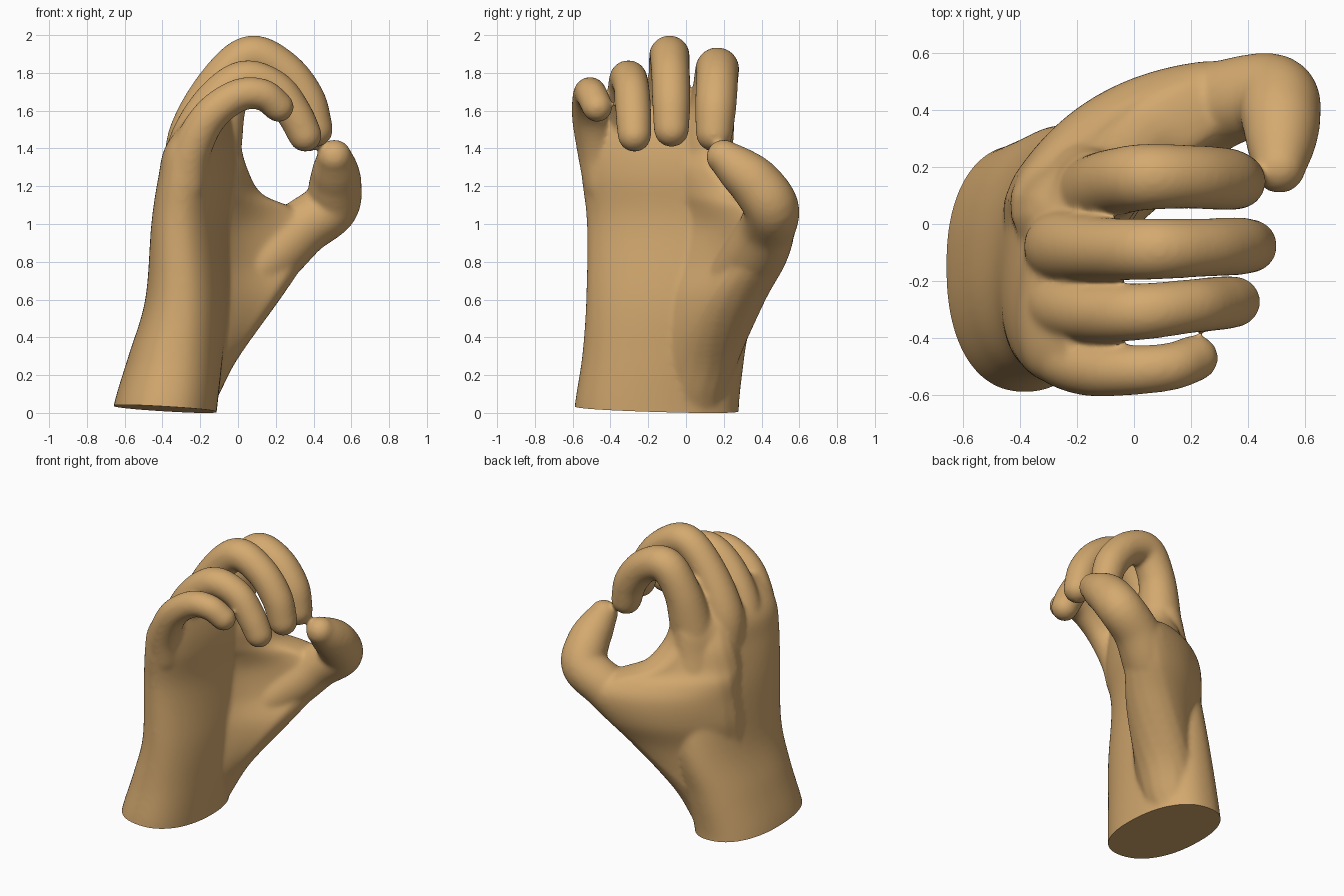
import bpy, bmesh, math
from mathutils import Vector, Matrix

if "Cube" in bpy.data.objects:
    bpy.data.objects.remove(bpy.data.objects["Cube"])

bm = bmesh.new()


def skin(rings):
    """Bridge a list of closed rings of points and cap both ends."""
    vs = [[bm.verts.new(p) for p in r] for r in rings]
    n = len(vs[0])
    for a, b in zip(vs, vs[1:]):
        for i in range(n):
            j = (i + 1) % n
            bm.faces.new((a[i], a[j], b[j], b[i]))
    bm.faces.new(list(reversed(vs[0])))
    bm.faces.new(vs[-1])


def spline(pts, steps=6):
    """Catmull-Rom through tuples of any length."""
    P = [Vector(p) for p in pts]
    P = [2 * P[0] - P[1]] + P + [2 * P[-1] - P[-2]]
    out = []
    for k in range(1, len(P) - 2):
        a, b, c, d = P[k - 1:k + 3]
        for s in range(steps):
            t = s / steps
            out.append(0.5 * (2 * b + (c - a) * t + (2 * a - 5 * b + 4 * c - d) * t * t
                              + (3 * b - a - 3 * c + d) * t ** 3))
    return out + [P[-2]]


def tube(pts, n=32):
    """Round-ended limb along (x, y, z, radius) points."""
    C = [(Vector(s[:3]), s[3]) for s in spline(pts)]
    t0, t1 = (C[1][0] - C[0][0]).normalized(), (C[-1][0] - C[-2][0]).normalized()
    angles = [math.radians(a) for a in (20, 40, 60, 80)]
    head = [(C[0][0] - t0 * C[0][1] * math.sin(a), C[0][1] * math.cos(a)) for a in reversed(angles)]
    tail = [(C[-1][0] + t1 * C[-1][1] * math.sin(a), C[-1][1] * math.cos(a)) for a in angles]
    C = head + C + tail
    rings, u, prev = [], None, None
    for i, (c, r) in enumerate(C):
        t = (C[min(i + 1, len(C) - 1)][0] - C[max(i - 1, 0)][0]).normalized()
        u = t.orthogonal().normalized() if u is None else prev.rotation_difference(t) @ u
        prev, w = t, t.cross(u)
        rings.append([c + r * (u * math.cos(k * math.tau / n) + w * math.sin(k * math.tau / n))
                      for k in range(n)])
    skin(rings)


def oval_section(s, n=48):
    """Slightly squared oval, turned about z."""
    z, cx, cy, rx, ry, rot = s
    ring = []
    for k in range(n):
        c, s = math.cos(k * math.tau / n), math.sin(k * math.tau / n)
        p = Vector((rx * math.copysign(abs(c) ** 0.88, c), ry * math.copysign(abs(s) ** 0.88, s), 0))
        ring.append(Matrix.Rotation(math.radians(rot), 3, 'Z') @ p + Vector((cx, cy, z)))
    return ring


def bent_section(s, n=14, caps=7):
    """Outline of constant height around a curved spine through three discs."""
    A, B, C = (Vector((s[i], s[i + 1], s[i + 2])) for i in (1, 4, 7))

    def at(t):
        return A * (2 * t - 1) * (t - 1) + B * 4 * t * (1 - t) + C * t * (2 * t - 1)

    def offset(t, ang):
        p, d = at(t), at(t + .01) - at(t - .01)
        a = math.atan2(d.y, d.x) + ang
        return Vector((p.x + p.z * math.cos(a), p.y + p.z * math.sin(a), s[0]))

    h = math.pi / 2
    ring = [offset(i / n, -h) for i in range(n)]
    ring += [offset(1, -h + math.pi * i / caps) for i in range(caps)]
    ring += [offset(1 - i / n, h) for i in range(n)]
    ring += [offset(0, h + math.pi * i / caps) for i in range(caps)]
    return ring


# wrist and palm: z, centre x, centre y, half thickness, half width, twist in degrees
skin([oval_section(s) for s in spline([
    (-.15, -.40, -.15, .27, .44, 0), (.03, -.385, -.155, .275, .435, 0),
    (.3, -.33, -.12, .25, .43, -2), (.6, -.27, -.09, .215, .44, -6),
    (1.0, -.255, -.11, .185, .42, -11), (1.25, -.22, -.14, .175, .42, -13),
    (1.42, -.2, -.15, .15, .41, -13), (1.6, -.14, -.15, .06, .36, -12)])])

# thumb muscle and web: z, then (x, y, radius) in the palm, between, and towards the thumb
skin([bent_section(s) for s in spline([
    (.0, -.36, -.05, .15, -.33, .0, .15, -.3, .05, .15),
    (.1, -.34, -.05, .18, -.31, .0, .18, -.27, .05, .175),
    (.3, -.33, -.05, .2, -.25, .03, .2, -.18, .1, .19),
    (.6, -.27, .0, .2, -.12, .15, .2, .05, .25, .175),
    (.8, -.26, .05, .2, -.055, .265, .19, .2, .38, .155),
    (.97, -.25, .07, .19, -.035, .295, .18, .28, .43, .145),
    (1.08, -.25, .06, .185, -.05, .25, .17, .18, .38, .125),
    (1.16, -.24, .03, .18, -.11, .15, .16, .0, .26, .13),
    (1.3, -.22, .02, .16, -.14, .08, .15, -.08, .14, .13),
    (1.45, -.2, .0, .1, -.14, .06, .1, -.09, .12, .1)])])

# little, ring, middle and index fingers
tube([(-.27, -.44, 1.2, .1), (-.25, -.47, 1.38, .105), (-.15, -.51, 1.57, .095), (0, -.512, 1.68, .088),
      (.13, -.5, 1.685, .084), (.215, -.47, 1.62, .082)])
tube([(-.27, -.28, 1.2, .12), (-.25, -.29, 1.42, .12), (-.135, -.31, 1.64, .106), (.03, -.307, 1.767, .1),
      (.2, -.288, 1.715, .095), (.3, -.278, 1.58, .095), (.355, -.273, 1.47, .09)])
tube([(-.26, -.08, 1.2, .12), (-.245, -.08, 1.45, .13), (-.12, -.088, 1.72, .112), (.06, -.088, 1.89, .108),
      (.24, -.083, 1.815, .103), (.36, -.078, 1.66, .102), (.41, -.077, 1.5, .094)])
tube([(-.16, .1, 1.2, .13), (-.12, .11, 1.42, .14), (-.07, .145, 1.65, .12), (.04, .165, 1.815, .117),
      (.2, .165, 1.77, .112), (.32, .158, 1.63, .11), (.365, .15, 1.48, .099)])

# thumb
tube([(.02, .25, .7, .15), (.19, .36, .84, .16), (.34, .43, .98, .15), (.49, .45, 1.09, .147),
      (.515, .37, 1.21, .14), (.515, .28, 1.29, .122), (.51, .2, 1.355, .094)])

src = bpy.data.meshes.new("hand_parts")
bmesh.ops.recalc_face_normals(bm, faces=bm.faces)
bm.to_mesh(src)
bm.free()
hand = bpy.data.objects.new("hand", src)
bpy.context.collection.objects.link(hand)

# fuse the parts into one skin and soften the joins
m = hand.modifiers.new("fuse", 'REMESH')
m.mode, m.voxel_size = 'VOXEL', 0.0105
m = hand.modifiers.new("soften", 'SMOOTH')
m.factor, m.iterations = 0.5, 28
dg = bpy.context.evaluated_depsgraph_get()
skinned = bpy.data.meshes.new_from_object(hand.evaluated_get(dg))
hand.modifiers.clear()
hand.data = skinned

# flat, slightly tilted cut at the wrist
bm = bmesh.new()
bm.from_mesh(skinned)
cut = bmesh.ops.bisect_plane(bm, geom=bm.verts[:] + bm.edges[:] + bm.faces[:], plane_co=(-.11, 0, 0),
                             plane_no=(.06, .03, 1), clear_inner=True)
edges = [e for e in cut["geom_cut"] if isinstance(e, bmesh.types.BMEdge)]
bmesh.ops.holes_fill(bm, edges=edges, sides=0)
bmesh.ops.recalc_face_normals(bm, faces=bm.faces)
bm.to_mesh(skinned)
bm.free()

mat = bpy.data.materials.new("skin")
mat.diffuse_color = (0.66, 0.40, 0.16, 1)
mat.use_nodes = True
mat.node_tree.nodes["Principled BSDF"].inputs["Base Color"].default_value = mat.diffuse_color
skinned.materials.clear()
skinned.materials.append(mat)
bpy.context.view_layer.objects.active = hand
hand.select_set(True)
bpy.ops.object.shade_smooth_by_angle(angle=math.radians(50))
